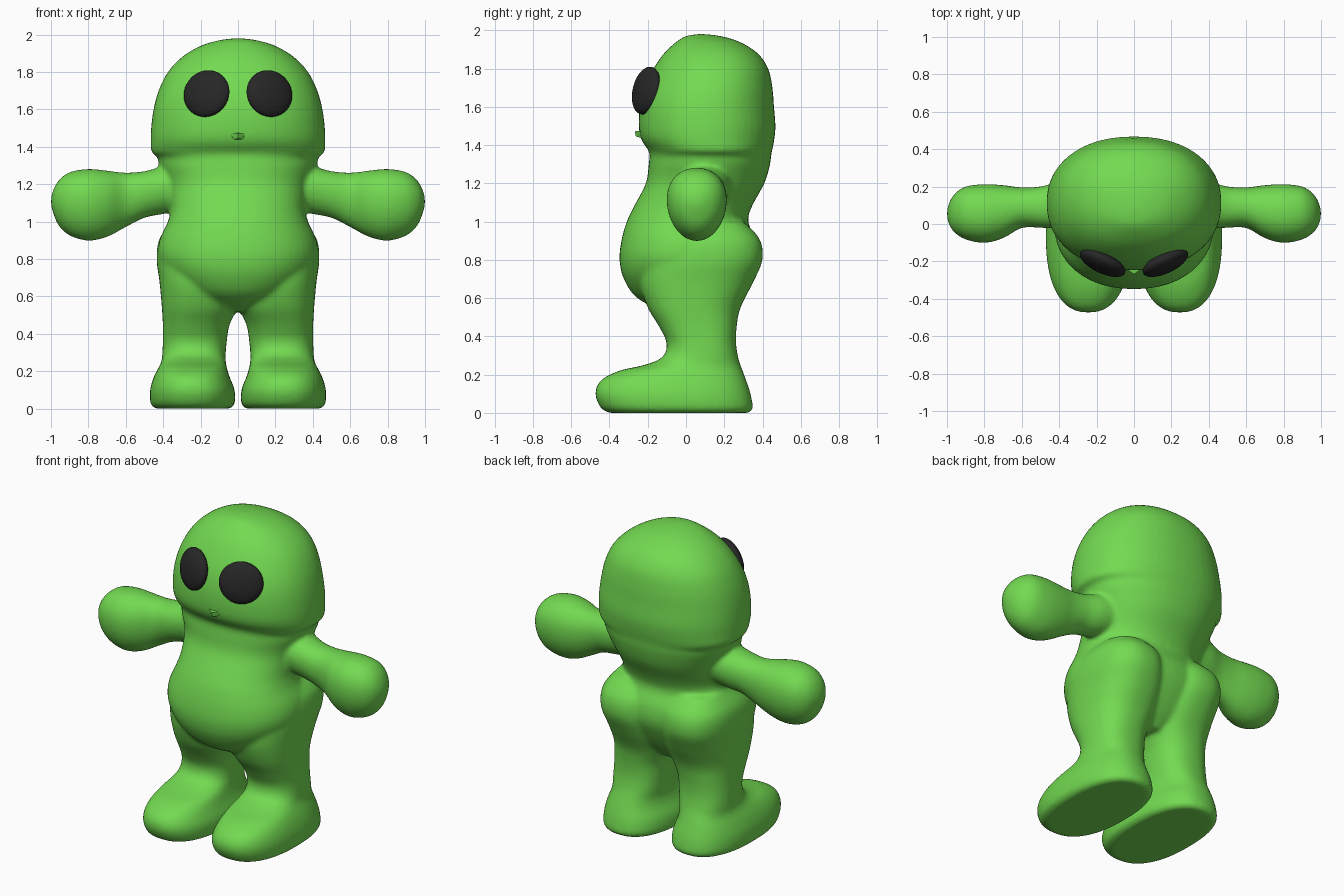
import bpy, bmesh, math
from mathutils import Vector, Matrix


def material(name, color):
    m = bpy.data.materials.new(name)
    m.diffuse_color = (*color, 1)
    return m


GREEN = material("leaf green", (0.17, 0.70, 0.082))
BLACK = material("soft black", (0.02, 0.02, 0.02))


def make_object(name, bm, mat):
    bmesh.ops.recalc_face_normals(bm, faces=bm.faces)
    mesh = bpy.data.meshes.new(name)
    bm.to_mesh(mesh)
    bm.free()
    mesh.materials.append(mat)
    mesh.shade_smooth()
    ob = bpy.data.objects.new(name, mesh)
    bpy.context.collection.objects.link(ob)
    return ob


def spline(rows, steps=5):
    """Catmull-Rom interpolation of section rows."""
    out = []
    for i in range(len(rows) - 1):
        p = [rows[max(0, min(len(rows) - 1, i + k))] for k in (-1, 0, 1, 2)]
        for s in range(steps):
            t = s / steps
            out.append([0.5 * (2 * b + (c - a) * t + (2 * a - 5 * b + 4 * c - d) * t * t
                               + (3 * b - a - 3 * c + d) * t ** 3)
                        for a, b, c, d in zip(*p)])
    return out + [list(rows[-1])]


def loft(bm, rows, axis, power=2.2, sign=1, egg=0.0, n=48):
    """Rows: position along axis, then min/max of the two other axes."""
    rings = []
    for h, a0, a1, b0, b1 in spline(rows):
        ring = []
        for k in range(n):
            t = 2 * math.pi * k / n
            c, s = math.cos(t), math.sin(t)
            u = math.copysign(abs(c) ** (2 / power), c) * (1 + egg * s)
            v = math.copysign(abs(s) ** (2 / power), s)
            a = (a0 + a1) / 2 + u * (a1 - a0) / 2
            b = (b0 + b1) / 2 + v * (b1 - b0) / 2
            co = (a, b, h) if axis == 'Z' else (h, a, b)
            ring.append(bm.verts.new((co[0] * sign, co[1], co[2])))
        rings.append(ring)
    for r, q in zip(rings, rings[1:]):
        for k in range(n):
            bm.faces.new((r[k], r[(k + 1) % n], q[(k + 1) % n], q[k]))
    bm.faces.new(rings[0])
    bm.faces.new(rings[-1])


# Head and torso sections: z, half width, front y, back y
trunk = [(0.52, 0.08, -0.10, 0.20), (0.60, 0.26, -0.255, 0.27), (0.70, 0.37, -0.325, 0.33),
         (0.80, 0.425, -0.348, 0.37), (0.90, 0.42, -0.338, 0.365), (1.00, 0.375, -0.31, 0.325),
         (1.08, 0.36, -0.272, 0.345), (1.20, 0.38, -0.21, 0.41), (1.30, 0.42, -0.195, 0.44),
         (1.345, 0.43, -0.19, 0.445), (1.37, 0.463, -0.195, 0.45), (1.43, 0.467, -0.235, 0.462),
         (1.50, 0.465, -0.247, 0.468), (1.60, 0.452, -0.242, 0.46), (1.70, 0.425, -0.217, 0.452),
         (1.80, 0.375, -0.17, 0.43), (1.88, 0.30, -0.115, 0.375), (1.94, 0.20, -0.05, 0.28),
         (1.97, 0.10, 0.0, 0.18), (1.98, 0.02, 0.06, 0.10)]
# Leg and foot sections: z, inner x, outer x, front y, back y
leg = [(0.0, 0.045, 0.44, -0.40, 0.33), (0.025, 0.018, 0.467, -0.445, 0.35),
       (0.10, 0.018, 0.47, -0.475, 0.338), (0.17, 0.045, 0.45, -0.445, 0.315),
       (0.22, 0.06, 0.425, -0.35, 0.297), (0.25, 0.065, 0.41, -0.22, 0.285),
       (0.29, 0.066, 0.405, -0.125, 0.273), (0.36, 0.06, 0.402, -0.10, 0.262),
       (0.45, 0.045, 0.402, -0.14, 0.265), (0.55, 0.0, 0.408, -0.20, 0.285),
       (0.68, -0.02, 0.42, -0.24, 0.35), (0.80, 0.0, 0.435, -0.22, 0.40),
       (0.91, 0.02, 0.42, -0.15, 0.385), (1.0, 0.08, 0.35, -0.05, 0.30)]
# Arm sections: x, back/front y, bottom and top z
arm = [(0.25, -0.03, 0.24, 1.07, 1.32), (0.40, -0.025, 0.225, 1.04, 1.295),
       (0.50, -0.02, 0.20, 1.02, 1.27), (0.60, -0.02, 0.195, 0.97, 1.262),
       (0.70, -0.075, 0.207, 0.918, 1.273), (0.80, -0.10, 0.212, 0.898, 1.282),
       (0.90, -0.082, 0.20, 0.925, 1.265), (0.96, -0.045, 0.16, 0.98, 1.22),
       (0.99, 0.0, 0.11, 1.05, 1.165), (1.0, 0.04, 0.07, 1.09, 1.125)]

# Whole body: sections fused into one soft skin
bm = bmesh.new()
loft(bm, [(z, -w, w, f, b) for z, w, f, b in trunk], 'Z', 2.2)
for side in (-1, 1):
    loft(bm, leg, 'Z', 2.4, side)
    loft(bm, arm, 'X', 2.1, side, egg=0.12)
body = make_object("body", bm, GREEN)
fuse = body.modifiers.new("fuse", 'REMESH')
fuse.mode = 'VOXEL'
fuse.voxel_size = 0.012
fuse.use_smooth_shade = True
soft = body.modifiers.new("soften", 'SMOOTH')
soft.factor = 0.5
soft.iterations = 14

# Eyes: flattened balls turned to follow the face
for side, label in ((-1, "right"), (1, "left")):
    bm = bmesh.new()
    bmesh.ops.create_uvsphere(bm, u_segments=40, v_segments=24, radius=1)
    place = (Matrix.Translation((0.168 * side, -0.208, 1.685))
             @ Matrix.Rotation(math.radians(25 * side), 4, 'Z')
             @ Matrix.Rotation(math.radians(-12), 4, 'X')
             @ Matrix.Diagonal((0.132, 0.05, 0.127, 1)))
    bm.transform(place)
    make_object(label + "_eye", bm, BLACK)

# Small beak-like mouth
bm = bmesh.new()
pts = [(-0.07, -0.22, 1.477), (0.07, -0.22, 1.477), (0, -0.268, 1.472), (0, -0.262, 1.445),
       (0.03, -0.235, 1.438), (-0.03, -0.235, 1.438), (0, -0.19, 1.45)]
bmesh.ops.convex_hull(bm, input=[bm.verts.new(p) for p in pts])
mouth = make_object("mouth", bm, GREEN)
mouth.data.shade_flat()
